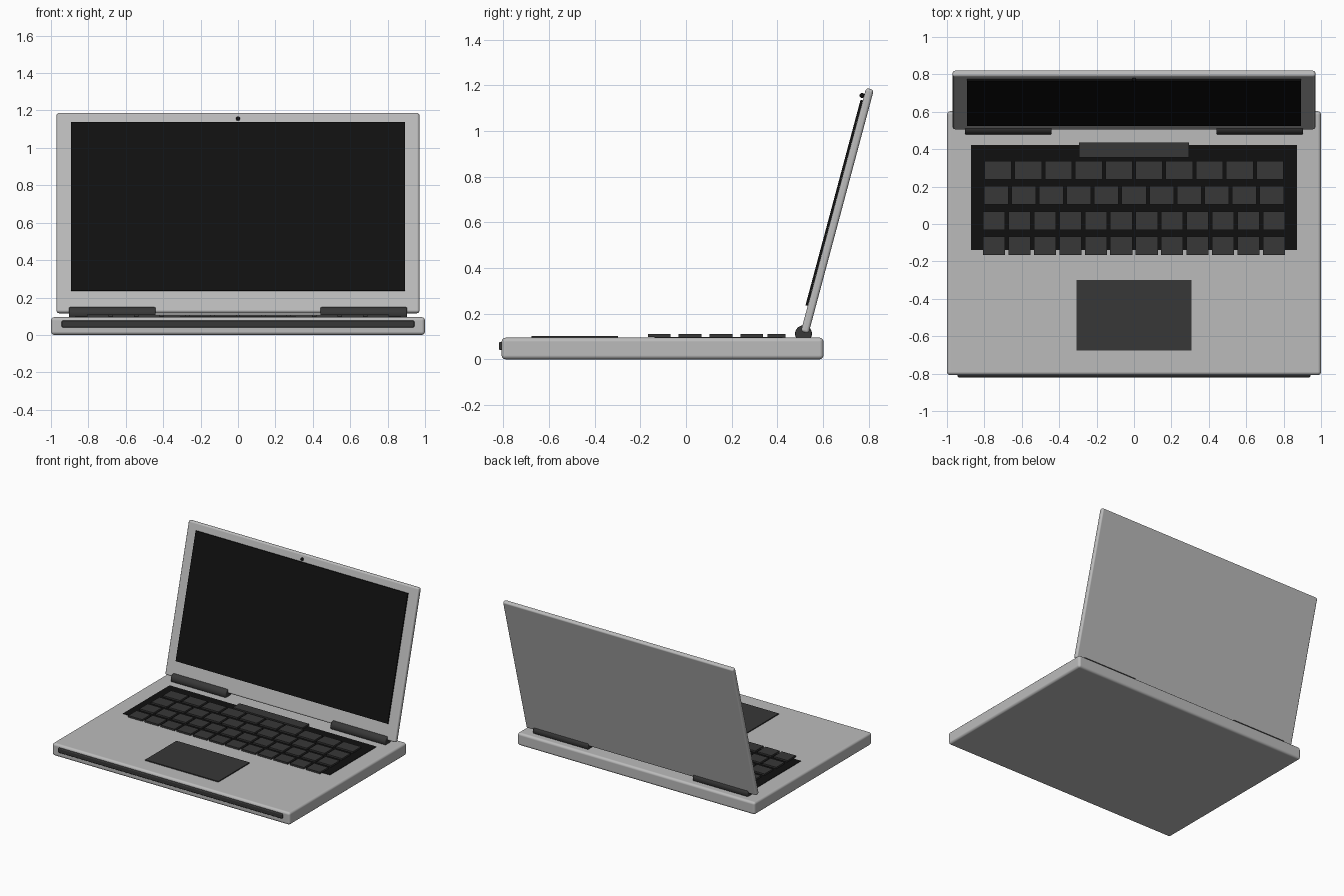
import bpy, bmesh, math
from mathutils import Matrix, Vector

if "Cube" in bpy.data.objects:
    bpy.data.objects.remove(bpy.data.objects["Cube"])


def material(name, r, g, b):
    m = bpy.data.materials.new(name)
    m.diffuse_color = (r, g, b, 1)
    m.use_nodes = True
    m.node_tree.nodes["Principled BSDF"].inputs["Base Color"].default_value = m.diffuse_color
    return m


SILVER = material("silver", 0.50, 0.50, 0.50)
DARK = material("dark grey", 0.038, 0.038, 0.038)
BLACK = material("black", 0.005, 0.005, 0.005)


def finish(name, bm, mat, bevel=0.0, segments=3, world=None):
    mesh = bpy.data.meshes.new(name)
    bm.to_mesh(mesh)
    bm.free()
    mesh.materials.append(mat)
    ob = bpy.data.objects.new(name, mesh)
    bpy.context.collection.objects.link(ob)
    if world is not None:
        ob.matrix_world = world
    if bevel:
        mesh.shade_smooth()
        mod = ob.modifiers.new("rounded edges", 'BEVEL')
        mod.width = bevel
        mod.segments = segments
        mod.limit_method = 'ANGLE'
        mod.harden_normals = True
    return ob


def add_box(bm, x, y, z):
    lo, hi = Vector((x[0], y[0], z[0])), Vector((x[1], y[1], z[1]))
    size = hi - lo
    bmesh.ops.create_cube(bm, size=1, matrix=Matrix.Translation((lo + hi) / 2)
                          @ Matrix.Diagonal((*size, 1)))


def box(name, x, y, z, mat, bevel=0.0, world=None):
    bm = bmesh.new()
    add_box(bm, x, y, z)
    return finish(name, bm, mat, bevel, world=world)


# Lower body
box("base", (-1, 1), (-0.808, 0.603), (0, 0.095), SILVER, 0.018)
box("front_strip", (-0.943, 0.943), (-0.82, -0.78), (0.04, 0.076), DARK, 0.007)
box("keyboard_plate", (-0.871, 0.871), (-0.139, 0.422), (0.085, 0.098), BLACK)
box("trackpad", (-0.308, 0.308), (-0.676, -0.299), (0.09, 0.102), DARK)

# Keys: (count, pitch, gap) for each row, back to front
bm = bmesh.new()
rows = [(10, 0.1615, 0.0165), (11, 0.1475, 0.0165), (12, 0.136, 0.018), (12, 0.136, 0.018)]
for r, (count, pitch, gap) in enumerate(rows):
    yc = 0.288 - 0.135 * r
    for i in range(count):
        xc = (i - (count - 1) / 2) * pitch
        w = (pitch - gap) / 2
        add_box(bm, (xc - w, xc + w), (yc - 0.05, yc + 0.05), (0.097, 0.11))
finish("keys", bm, DARK)
box("long_key", (-0.293, 0.293), (0.356, 0.437), (0.09, 0.11), DARK)

# Hinge barrels
for side, label in ((-1, "left"), (1, "right")):
    bm = bmesh.new()
    bmesh.ops.create_cone(bm, cap_ends=True, segments=32, radius1=0.037, radius2=0.037,
                          depth=0.464, matrix=Matrix.Translation((side * 0.672, 0.515, 0.112))
                          @ Matrix.Rotation(math.pi / 2, 4, 'Y'))
    finish(label + "_hinge", bm, DARK, 0.007, 2)

# Tilted lid with screen and camera
tilt = Matrix.Translation((0, 0.663, 0.651)) @ Matrix.Rotation(math.radians(-15), 4, 'X')
box("lid", (-0.97, 0.97), (-0.0175, 0.0175), (-0.553, 0.553), SILVER, 0.013, tilt)
box("screen", (-0.892, 0.892), (-0.0275, -0.0176), (-0.436, 0.496), BLACK, world=tilt)
bm = bmesh.new()
bmesh.ops.create_uvsphere(bm, u_segments=16, v_segments=8, radius=0.011,
                          matrix=Matrix.Translation((0, -0.026, 0.516)))
ob = finish("camera_lens", bm, BLACK, world=tilt)
ob.data.shade_smooth()
